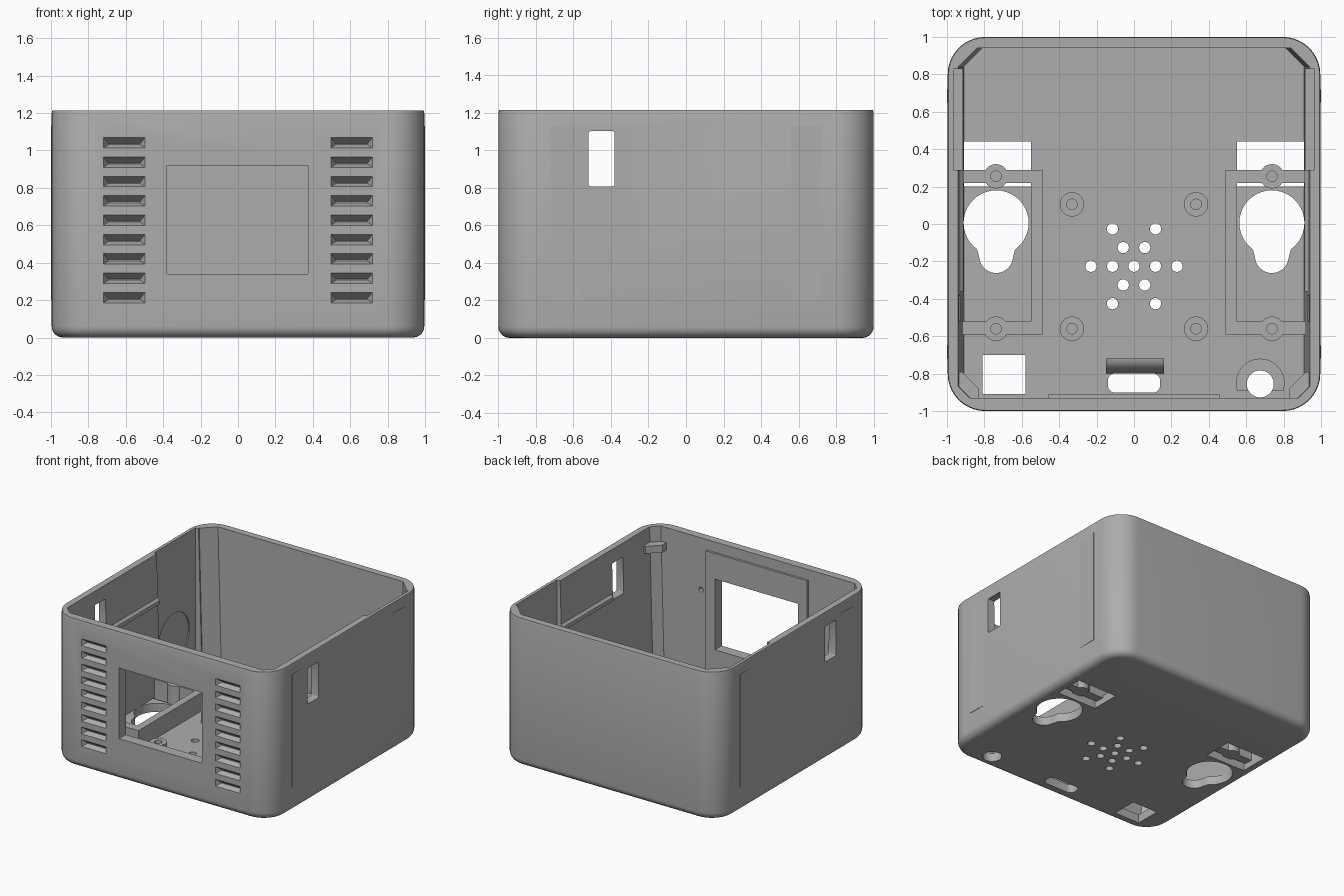
import bpy, bmesh
from math import sin, cos, pi, radians
from mathutils import Matrix, Vector

cube = bpy.data.objects.get("Cube")
if cube:
    bpy.data.objects.remove(cube, do_unlink=True)

grey = bpy.data.materials.new("plain_grey")
grey.use_nodes = True
grey.diffuse_color = (0.42, 0.42, 0.42, 1)
grey.node_tree.nodes["Principled BSDF"].inputs["Base Color"].default_value = (0.42, 0.42, 0.42, 1)

FLOOR, TOP = 0.07, 1.215


def loft(bm, rings):
    """Closed solid through rings of equal point count."""
    loops = [[bm.verts.new(p) for p in ring] for ring in rings]
    n = len(loops[0])
    for a, b in zip(loops, loops[1:]):
        for i in range(n):
            j = (i + 1) % n
            bm.faces.new((a[i], a[j], b[j], b[i]))
    bm.faces.new(loops[0][::-1])
    bm.faces.new(loops[-1])


def box(bm, x, y, z):
    lo, hi = Vector((x[0], y[0], z[0])), Vector((x[1], y[1], z[1]))
    m = Matrix.Translation((lo + hi) / 2) @ Matrix.Diagonal((*(hi - lo), 1))
    bmesh.ops.create_cube(bm, size=1, matrix=m)


def circle(r, n=40):
    return [(r * cos(2 * pi * i / n), r * sin(2 * pi * i / n)) for i in range(n)]


def cyl(bm, x, y, r, z0, z1):
    loft(bm, [[(x + a, y + b, z) for a, b in circle(r)] for z in (z0, z1)])


def rounded(hx, hy, r, n=10):
    """Rounded rectangle outline about the origin."""
    pts = []
    for q, (sx, sy) in enumerate(((1, 1), (-1, 1), (-1, -1), (1, -1))):
        for i in range(n + 1):
            a = (q + i / n) * pi / 2
            pts.append((sx * (hx - r) + r * cos(a), sy * (hy - r) + r * sin(a)))
    return pts


def make(name, bm):
    bmesh.ops.recalc_face_normals(bm, faces=bm.faces)
    me = bpy.data.meshes.new(name)
    bm.to_mesh(me)
    bm.free()
    me.materials.append(grey)
    ob = bpy.data.objects.new(name, me)
    bpy.context.collection.objects.link(ob)
    return ob


def carve(ob, bm):
    cutter = make("cutter", bm)
    cutter.hide_render = True
    mod = ob.modifiers.new("cut", 'BOOLEAN')
    mod.operation, mod.solver, mod.object = 'DIFFERENCE', 'EXACT', cutter
    mod.use_self = True
    bpy.context.view_layer.objects.active = ob
    bpy.ops.object.modifier_apply(modifier=mod.name)
    bpy.data.objects.remove(cutter, do_unlink=True)


# Outer shell: rounded corners, filleted base, fine rim chamfer
bm = bmesh.new()
steps = [radians(15 * i) for i in range(7)]
levels = [(0.06 * (1 - sin(a)), 0.06 * (1 - cos(a))) for a in steps] + [(0, 1.2), (0.004, TOP)]
loft(bm, [[(x, y, z) for x, y in rounded(0.996 - d, 1 - d, 0.2 - d)] for d, z in levels])
shell = make("case_shell", bm)


# Cavity: drafted walls and chamfered corners
def cavity(hx, z):
    half = [(hx - 0.06, -0.93), (hx, -0.87), (hx, 0.84), (hx - 0.1, 0.94)]
    return [(x, y, z) for x, y in half] + [(-x, y, z) for x, y in half[::-1]]


bm = bmesh.new()
loft(bm, [cavity(0.91, FLOOR), cavity(0.942, 1.3)])
carve(shell, bm)

# Openings in walls and floor
bm = bmesh.new()
box(bm, (-0.38, 0.375), (-1.1, -0.85), (0.34, 0.92))
for s in (-1, 1):
    # side ports
    loft(bm, [[(s * x, -0.45 + y, 0.955 + z) for y, z in rounded(0.07, 0.147, 0.012, 3)]
              for x in (0.85, 1.1)])
    # rim pockets
    box(bm, sorted((s * 0.90, s * 0.966)), (0.29, 0.83), (0.2, 1.3))
    # square floor openings
    box(bm, sorted((s * 0.55, s * 0.91)), (0.2, 0.44), (-0.1, 0.12))
    # front louvres
    for i in range(9):
        z, cx = 0.185 + 0.1035 * i, s * 0.608
        outer = [(-0.112, 0), (0.112, 0), (0.112, 0.057), (-0.112, 0.057)]
        inner = [(-0.085, 0.018), (0.085, 0.018), (0.085, 0.024), (-0.085, 0.024)]
        loft(bm, [[(cx + x, -1.001, z + h) for x, h in outer],
                  [(cx + x, -0.96, z + h) for x, h in inner]])
# round recess in one side wall
loft(bm, [[(x, 0.55 + a, 0.42 + b) for a, b in circle(0.2)] for x in (-0.9, -0.975)])
# small hole in front wall
loft(bm, [[(0.515 + a, y, 0.79 + b) for a, b in circle(0.02, 16)] for y in (-0.965, -0.9)])
box(bm, (-0.81, -0.58), (-0.91, -0.70), (-0.1, 0.12))
loft(bm, [[(x, -0.85 + y, z) for x, y in rounded(0.14, 0.052, 0.04, 6)] for z in (-0.1, 0.12)])
cyl(bm, 0.675, -0.855, 0.072, -0.1, 0.2)
# star-shaped speaker grille
for row, columns in ((0, (-2, -1, 0, 1, 2)), (1, (-0.5, 0.5)), (2, (-1, 1))):
    for side in {row, -row}:
        for c in columns:
            cyl(bm, c * 0.115, -0.226 + side * 0.1, 0.03, -0.1, 0.12)
carve(shell, bm)

# Keyhole openings
for part in range(3):
    bm = bmesh.new()
    for s in (-1, 1):
        cx = s * 0.737
        if part == 0:
            cyl(bm, cx, 0.006, 0.174, -0.1, 0.12)
        elif part == 1:
            cyl(bm, cx, -0.172, 0.09, -0.1, 0.12)
        else:
            neck = [(-0.15, -0.08), (-0.1, -0.14), (-0.09, -0.18), (0.09, -0.18), (0.1, -0.14), (0.15, -0.08)]
            loft(bm, [[(cx + x, y, z) for x, y in neck] for z in (-0.1, 0.12)])
    carve(shell, bm)

# Raised bezel around the window, inside the front wall
bm = bmesh.new()
box(bm, (-0.46, 0.46), (-0.95, -0.912), (0.15, 1.13))
bezel = make("window_bezel", bm)
bm = bmesh.new()
box(bm, (-0.38, 0.375), (-1.1, -0.8), (0.34, 0.92))
carve(bezel, bm)

# Mirrored interior parts
for s, side in ((1, "left"), (-1, "right")):
    # mounting frame with screw bosses
    bm = bmesh.new()
    box(bm, sorted((s * 0.49, s * 0.93)), (-0.59, 0.29), (0.05, 0.22))
    frame = make(side + "_mount_frame", bm)
    bm = bmesh.new()
    box(bm, sorted((s * 0.55, s * 1.0)), (-0.52, 0.22), (0, 0.3))
    carve(frame, bm)
    for y, end in ((0.255, "back"), (-0.56, "front")):
        bm = bmesh.new()
        cyl(bm, s * 0.738, y, 0.028, 0.1, 0.3)
        carve(frame, bm)
    for cx, y, top, name in ((0.738, 0.255, 0.222, "back_boss"), (0.738, -0.56, 0.222, "front_boss"),
                             (0.332, 0.105, 0.16, "back_standoff"), (0.332, -0.56, 0.16, "front_standoff")):
        bm = bmesh.new()
        cyl(bm, s * cx, y, 0.065, 0.05, top)
        boss = make(side + "_" + name, bm)
        bm = bmesh.new()
        cyl(bm, s * cx, y, 0.028, 0.09, 0.3)
        carve(boss, bm)

    # sloped rail on the side wall
    bm = bmesh.new()
    rail = [(0.95, 0.79), (0.912, 0.81), (0.912, 0.84), (0.95, 0.88)]
    loft(bm, [[(s * x, y, z) for x, z in rail] for y in (-0.36, 0.29)])
    make(side + "_rail", bm)

    # corner gusset near the rim
    bm = bmesh.new()
    tri = [(0.95, -0.79), (0.92, -0.79), (0.83, -0.88), (0.83, -0.94), (0.9, -0.94), (0.95, -0.89)]
    loft(bm, [[(s * x, y, z) for x, y in tri] for z in (1.03, 1.09)])
    make(side + "_corner_gusset", bm)

    # thin tapered ribs on the outer wall
    for t, end in ((1, "back"), (-1, "front")):
        bm = bmesh.new()
        wedge = [(0.99, 0.56), (0.9965, 0.56), (1.0, 0.72), (0.99, 0.72)]
        loft(bm, [[(s * x, t * y, z) for x, y in wedge] for z in (0.2, 1.13)])
        make(side + "_" + end + "_grip_rib", bm)

# Curved ridge behind the front slot
bm = bmesh.new()
arc = [(-0.72 - 0.08 * cos(a), 0.07 + 0.13 * sin(a)) for a in steps]
ridge = [(-0.8, 0.05)] + arc + [(-0.72, 0.05)]
loft(bm, [[(x, y, z) for y, z in ridge] for x in (-0.15, 0.16)])
make("slot_ridge", bm)

# Socket collar around the round floor hole
bm = bmesh.new()
cyl(bm, 0.675, -0.85, 0.13, 0.05, 0.13)
collar = make("socket_collar", bm)
bm = bmesh.new()
box(bm, (0.5, 0.9), (-1.1, -0.893), (0, 0.3))
cyl(bm, 0.675, -0.855, 0.072, 0, 0.3)
carve(collar, bm)

# Smooth curved faces, crisp edges
bpy.ops.object.select_all(action='DESELECT')
for ob in bpy.context.collection.objects:
    if ob.type == 'MESH' and grey.name in ob.data.materials:
        ob.select_set(True)
        bpy.context.view_layer.objects.active = ob
bpy.ops.object.shade_smooth_by_angle(angle=radians(30))
